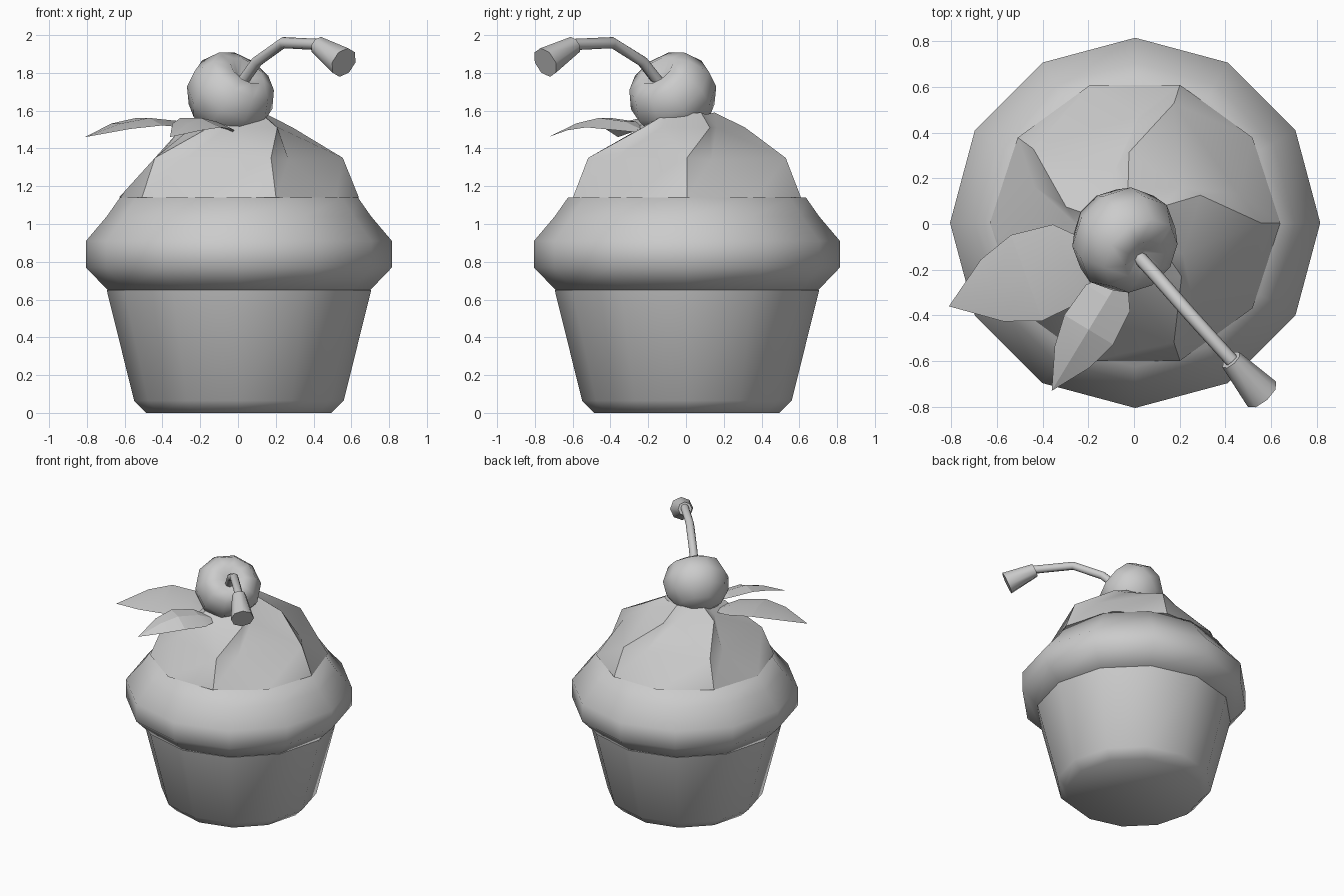
import bpy, bmesh, math
from mathutils import Vector

if "Cube" in bpy.data.objects:
    bpy.data.objects.remove(bpy.data.objects["Cube"])

grey = bpy.data.materials.new("plain_grey")
grey.use_nodes = True
grey.diffuse_color = (0.6, 0.6, 0.6, 1)
grey.node_tree.nodes["Principled BSDF"].inputs["Base Color"].default_value = (0.6, 0.6, 0.6, 1)


def finish(name, bm, angle, closed=True):
    if closed:
        bmesh.ops.recalc_face_normals(bm, faces=bm.faces)
    mesh = bpy.data.meshes.new(name)
    bm.to_mesh(mesh)
    bm.free()
    mesh.materials.append(grey)
    obj = bpy.data.objects.new(name, mesh)
    bpy.context.collection.objects.link(obj)
    bpy.ops.object.select_all(action="DESELECT")
    obj.select_set(True)
    bpy.context.view_layer.objects.active = obj
    bpy.ops.object.shade_smooth_by_angle(angle=math.radians(angle))
    return obj


def skin(bm, rings, caps=True):
    """Bridge equal rings of points with quads."""
    loops = [[bm.verts.new(p) for p in ring] for ring in rings]
    n = len(loops[0])
    for a, b in zip(loops, loops[1:]):
        for i in range(n):
            j = (i + 1) % n
            bm.faces.new((a[i], a[j], b[j], b[i]))
    if caps:
        bm.faces.new(loops[0][::-1])
        bm.faces.new(loops[-1])
    return loops


def circle(center, axis, radius, n):
    q = Vector(axis).to_track_quat("Z", "Y")
    steps = [math.tau * i / n for i in range(n)]
    return [Vector(center) + q @ Vector((radius * math.cos(a), radius * math.sin(a), 0)) for a in steps]


def polar(deg, r, z):
    a = math.radians(deg)
    return Vector((r * math.cos(a) + 0.005, r * math.sin(a) + 0.005, z))


def turned(name, profile, angle, n=12):
    bm = bmesh.new()
    skin(bm, [[polar(360 * i / n, r, z) for i in range(n)] for r, z in profile])
    return finish(name, bm, angle)


# Paper cup and the cake bulging over it
turned("cup", [(0.49, 0), (0.555, 0.065), (0.70, 0.65)], 60)
turned("cake_top", [(0.695, 0.65), (0.81, 0.77), (0.81, 0.91), (0.70, 1.04), (0.63, 1.14)], 60)

# Twisted five-lobed icing: each ring alternates ridge and valley
bm = bmesh.new()
levels = [(36, 0.635, 1.14, 36, 0.635, 1.14),
          (72, 0.55, 1.35, 16, 0.47, 1.34),
          (95, 0.31, 1.51, 16, 0.25, 1.51),
          (102, 0.15, 1.59, 20, 0.13, 1.58)]
rings = []
for turn, r, z, gap, valley_r, valley_z in levels:
    ring = []
    for k in range(5):
        ring += [polar(turn + 72 * k, r, z), polar(turn + gap + 72 * k, valley_r, valley_z)]
    rings.append(ring)
skin(bm, rings)
# Split the twisted quads along the ridge side
bmesh.ops.triangulate(bm, faces=[f for f in bm.faces if len(f.verts) == 4], quad_method="SHORT_EDGE")
finish("icing", bm, 30)

# Cherry, tilted with a dimple at the stem
axis = Vector((0.5, -0.5, 0.72)).normalized()
center = Vector((-0.04, -0.07, 1.685))
bm = bmesh.new()
cherry = [(0.07, -0.205), (0.16, -0.165), (0.225, -0.07), (0.238, 0.03),
          (0.185, 0.14), (0.1, 0.175), (0.03, 0.13)]
skin(bm, [circle(center + axis * h, axis, r, 10) for r, h in cherry])
finish("cherry", bm, 60)

# Bent stem and its flared end
path = [Vector(p) for p in ((0.0, -0.12, 1.72), (0.10, -0.23, 1.86), (0.24, -0.39, 1.96), (0.43, -0.60, 1.95))]
bm = bmesh.new()
rings = []
for i, p in enumerate(path):
    d = (path[min(i + 1, 3)] - path[max(i - 1, 0)]).normalized()
    rings.append(circle(p, d, 0.03, 8))
skin(bm, rings)
finish("stem", bm, 50)

start, end = Vector((0.425, -0.595, 1.945)), Vector((0.56, -0.745, 1.855))
bm = bmesh.new()
skin(bm, [circle(start, end - start, 0.05, 8), circle(end, end - start, 0.083, 8)])
finish("stem_end", bm, 50)


# Creased leaves, one sheet each
def leaf(name, base, tip, width, left_drop, right_drop):
    base, tip = Vector(base), Vector(tip)
    side = (tip - base).cross(Vector((0, 0, 1))).normalized()
    bm = bmesh.new()
    rows = []
    for t, w, lift in ((0, 0.3, 0), (0.18, 0.9, 0.05), (0.46, 1, 0.08), (0.7, 0.72, 0.06)):
        mid = base.lerp(tip, t) + Vector((0, 0, lift))
        left = mid + side * width * w - Vector((0, 0, left_drop * w))
        right = mid - side * width * w - Vector((0, 0, right_drop * w))
        rows.append([bm.verts.new(p) for p in (left, mid, right)])
    point = bm.verts.new(tip)
    for a, b in zip(rows, rows[1:]):
        for i in (0, 1):
            bm.faces.new((a[i], b[i], b[i + 1], a[i + 1]))
    for i in (0, 1):
        bm.faces.new((rows[-1][i], point, rows[-1][i + 1]))
    bmesh.ops.recalc_face_normals(bm, faces=bm.faces)
    if sum(f.normal.z for f in bm.faces) < 0:
        bmesh.ops.reverse_faces(bm, faces=bm.faces)
    finish(name, bm, 15, closed=False)


leaf("leaf_right", (-0.18, -0.13, 1.5), (-0.81, -0.36, 1.46), 0.2, 0.0, 0.04)
leaf("leaf_front", (-0.06, -0.235, 1.5), (-0.36, -0.73, 1.46), 0.125, 0.0, 0.05)
